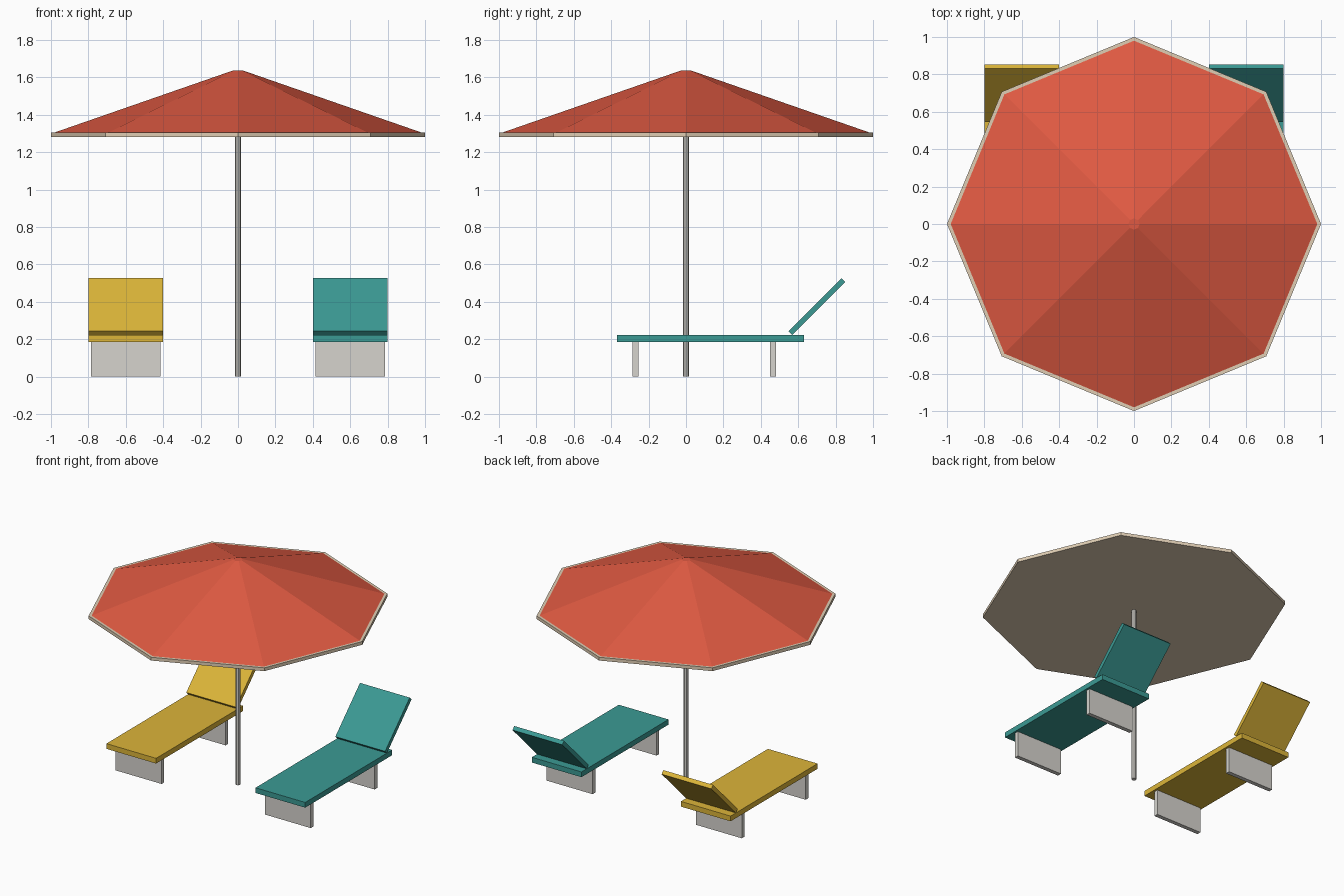
import bpy
import math

if "Cube" in bpy.data.objects:
    bpy.data.objects.remove(bpy.data.objects["Cube"])


def material(name, rgb):
    m = bpy.data.materials.new(name)
    lin = [(c / 255 / 12.92) if c / 255 <= 0.04045 else ((c / 255 + 0.055) / 1.055) ** 2.4 for c in rgb]
    m.diffuse_color = (*lin, 1)
    m.use_nodes = True
    m.node_tree.nodes["Principled BSDF"].inputs["Base Color"].default_value = m.diffuse_color
    return m


RED = material("coral red", (224, 90, 66))
BEIGE = material("cream trim", (224, 206, 180))
GREY = material("light grey", (214, 212, 206))
YELLOW = material("sun yellow", (220, 181, 57))
TEAL = material("teal", (59, 154, 148))


def finish(name, mat):
    ob = bpy.context.object
    ob.name = name
    ob.data.materials.append(mat)
    return ob


def frustum(name, r1, r2, z0, z1, mat):
    """Eight-sided upright frustum with corners on the axes."""
    bpy.ops.mesh.primitive_cone_add(vertices=8, radius1=r1, radius2=r2, depth=z1 - z0,
                                    location=(0, 0, (z0 + z1) / 2))
    return finish(name, mat)


def box(name, centre, size, mat, tilt=0):
    bpy.ops.mesh.primitive_cube_add(size=1, location=centre, rotation=(tilt, 0, 0))
    ob = finish(name, mat)
    ob.scale = size
    bpy.ops.object.transform_apply(location=False, rotation=False, scale=True)
    return ob


# Parasol
frustum("parasol_pole", 0.017, 0.017, 0, 1.29, GREY)
frustum("canopy_rim", 1.0, 1.0, 1.282, 1.306, BEIGE)
frustum("canopy", 0.98, 0.03, 1.306, 1.636, RED)

# Two sun loungers, one each side of the pole
for side, x, mat in (("left", -0.6, YELLOW), ("right", 0.6, TEAL)):
    box(side + "_lounger_bed", (x, 0.13, 0.204), (0.4, 1.0, 0.038), mat)
    box(side + "_lounger_backrest", (x, 0.70, 0.375), (0.4, 0.4, 0.03), mat, math.radians(45))
    for end, y in (("front", -0.27), ("rear", 0.465)):
        box(f"{side}_lounger_{end}_leg", (x, y, 0.0925), (0.37, 0.03, 0.185), GREY)
